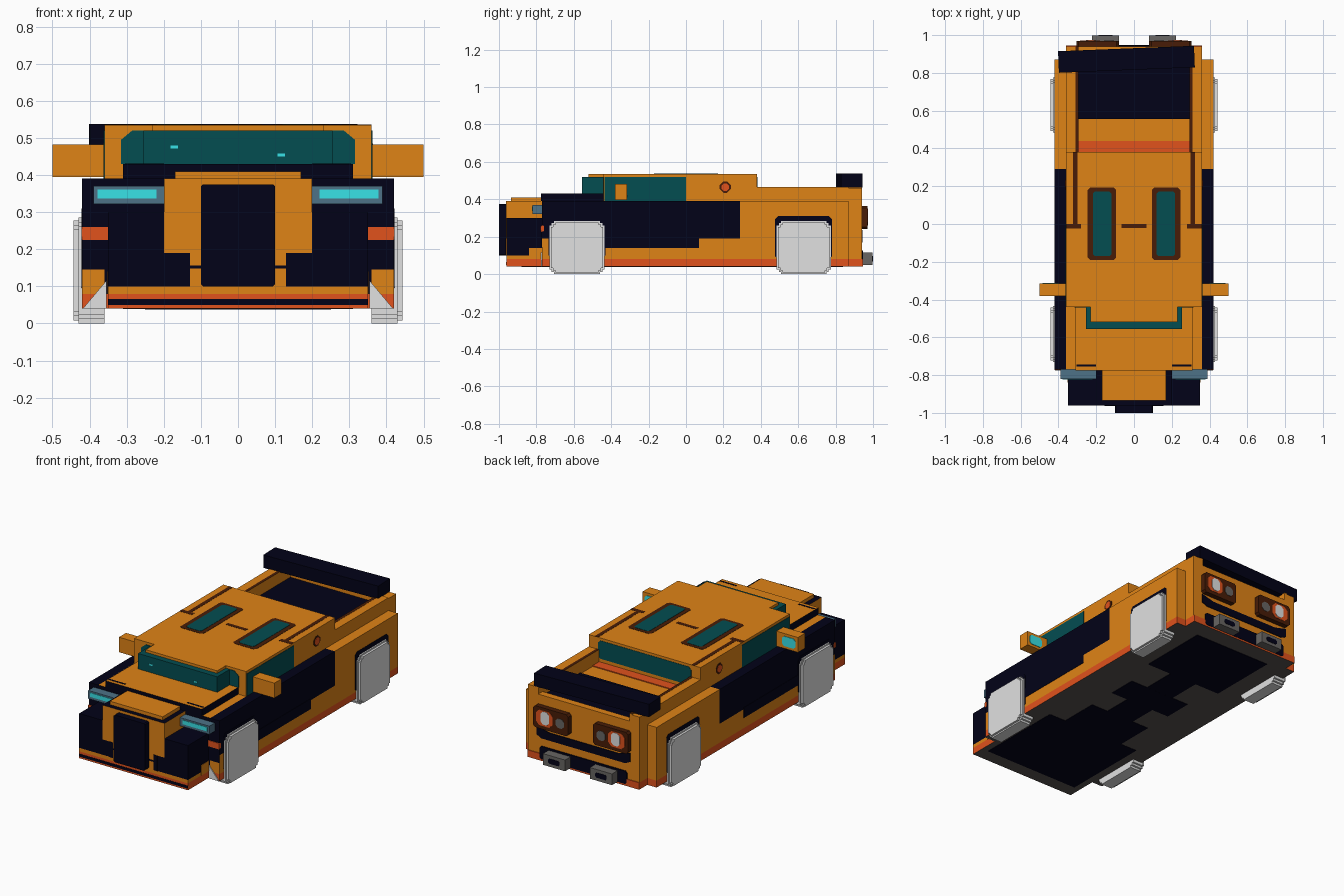
import bpy, bmesh
from mathutils import Matrix, Vector

if "Cube" in bpy.data.objects:
    bpy.data.objects.remove(bpy.data.objects["Cube"])

# ---- flat colours (linear) ----
COLS = {
    'orange': (.74, .228, .008), 'navy': (.0006, .0006, .009), 'teal': (.001, .075, .083),
    'cyan': (.04, .76, .8), 'blue_grey': (.075, .17, .245), 'red': (.75, .085, .012),
    'brown': (.065, .012, .002), 'light_grey': (.75, .75, .75), 'grey': (.14, .132, .125),
    'underside': (.1, .085, .078)}
MATS = {}
for n, c in COLS.items():
    MATS[n] = bpy.data.materials.new(n)
    MATS[n].diffuse_color = (*c, 1)


def prism(name, axis, lo, hi, poly, mat, mirror=False, faces=None):
    """Extrude a 2D outline along an axis; faces maps direction -> other colour."""
    bm = bmesh.new()

    def put(u, v, w):
        return {'x': (w, u, v), 'y': (u, w, v), 'z': (u, v, w)}[axis]
    a = [bm.verts.new(put(u, v, lo)) for u, v in poly]
    b = [bm.verts.new(put(u, v, hi)) for u, v in poly]
    n = len(poly)
    bm.faces.new(a)
    bm.faces.new(b)
    for i in range(n):
        j = (i + 1) % n
        bm.faces.new((a[i], a[j], b[j], b[i]))
    bmesh.ops.recalc_face_normals(bm, faces=bm.faces)
    me = bpy.data.meshes.new(name)
    me.materials.append(MATS[mat])
    dirs = {'top': (0, 0, 1), 'bottom': (0, 0, -1), 'front': (0, -1, 0), 'back': (0, 1, 0)}
    bm.normal_update()
    for k, (d, m) in enumerate((faces or {}).items()):
        me.materials.append(MATS[m])
        for f in bm.faces:
            if f.normal.dot(Vector(dirs[d])) > .9:
                f.material_index = k + 1
    bm.to_mesh(me)
    bm.free()
    ob = bpy.data.objects.new(name, me)
    bpy.context.collection.objects.link(ob)
    if mirror:
        ob.modifiers.new('mirror', 'MIRROR').use_mirror_merge = False
    return ob


def rect(u0, u1, v0, v1, c=0):
    """Rectangle outline, optionally with cut corners."""
    if not c:
        return [(u0, v0), (u1, v0), (u1, v1), (u0, v1)]
    return [(u0 + c, v0), (u1 - c, v0), (u1, v0 + c), (u1, v1 - c),
            (u1 - c, v1), (u0 + c, v1), (u0, v1 - c), (u0, v0 + c)]


def stepped(u0, u1, v0, v1, s):
    """Rectangle outline with two pixel-like steps at each corner."""
    steps = [(0, 2 * s), (s, 2 * s), (s, s), (2 * s, s), (2 * s, 0)]
    back = steps[::-1]
    return ([(u0 + a, v0 + b) for a, b in steps] + [(u1 - a, v0 + b) for a, b in back] +
            [(u1 - a, v1 - b) for a, b in steps] + [(u0 + a, v1 - b) for a, b in back])


def box(name, x0, x1, y0, y1, z0, z1, mat, mirror=False, **faces):
    return prism(name, 'z', z0, z1, rect(x0, x1, y0, y1), mat, mirror, faces)


T = .002  # plate thickness

# ---- lower body ----
box('body_core', -.36, .36, -.77, .94, .08, .39, 'orange', front='navy')
box('sill', -.42, .42, -.77, .87, .04, .08, 'red', bottom='underside')
box('rear_sill', -.36, .36, .87, .945, .04, .08, 'red', bottom='underside')
box('front_fender', .36, .42, -.77, .29, .19, .39, 'navy', True)
box('side_skirt', .36, .42, -.77, .87, .08, .19, 'orange', True)
box('rear_fender', .36, .42, .29, .87, .19, .39, 'orange', True)
prism('door_dark_panel', 'x', .42, .42 + T, rect(-.44, .07, .14, .2), 'navy', True)
prism('front_arch', 'x', .42, .42 + T, rect(-.735, -.43, .08, .3, .02), 'navy', True)
prism('rear_arch', 'x', .42, .42 + T, rect(.477, .78, .08, .31, .015), 'navy', True)

# ---- nose ----
box('front_bumper', -.35, .35, -.96, -.77, .04, .08, 'red', bottom='underside')
box('bumper_top', -.35, .35, -.96, -.77, .08, .10, 'orange')
prism('bumper_slot', 'y', -.96 - T, -.96, rect(-.35, .35, .05, .066), 'navy')
box('nose_block', .14, .35, -.96, -.77, .10, .30, 'navy', True)
box('nose_cap', -.17, .17, -.935, -.77, .39, .41, 'orange')
box('nose_center', -.2, .2, -.962, -.77, .19, .39, 'orange', top='navy')
box('nose_lower', -.14, .14, -.962, -.77, .10, .19, 'orange')
prism('nose_groove', 'y', -.962 - T, -.962, rect(-.14, .14, .148, .156), 'navy')
prism('nose_step', 'y', -.962 - T, -.962, rect(.13, .155, .1, .19), 'navy', True)
prism('grille', 'y', -1, -.94, rect(-.1, .1, .1, .375, .006), 'navy')
box('headlight', .2, .39, -.82, -.77, .322, .37, 'blue_grey', True)
prism('headlight_lens', 'y', -.823, -.82, rect(.22, .378, .337, .361), 'cyan', True)
prism('corner_front_panel', 'y', -.772, -.77, rect(.35, .42, .145, .225), 'navy', True)
prism('corner_lamp', 'y', -.774, -.77, rect(.35, .42, .225, .26), 'red', True)
prism('corner_lamp_side', 'x', .42, .42 + T, rect(-.778, -.758, .228, .26, .006), 'red', True)
prism('wheel_opening', 'y', -.775, -.77, [(.355, .115), (.355, .04), (.418, .04)],
      'light_grey', True)
box('nose_side_panel', .35, .352, -.84, -.77, .08, .14, 'orange', True)

# ---- hood ----
box('hood', -.31, .31, -.775, -.43, .39, .43, 'navy', top='orange')
box('hood_vent', .2, .305, -.755, -.745, .43, .4315, 'navy', True)

# ---- cabin ----
box('cabin', -.36, .36, -.44, .38, .39, .535, 'orange')
prism('windshield_side', 'y', -.443, -.44,
      [(.2, .43), (.315, .43), (.315, .495), (.285, .52), (.2, .52)], 'teal', True)
box('windshield', -.255, .255, -.555, -.44, .39, .52, 'teal')
box('roof_front', -.23, .23, -.52, -.44, .52, .535, 'orange')
for x, z in ((-.172, .476), (.117, .454)):
    prism('glass_glint', 'y', -.557, -.555, rect(x - .01, x + .01, z - .004, z + .004), 'cyan')
prism('side_window', 'x', .36, .36 + T, rect(-.435, 0, .39, .52), 'teal', True)
prism('rear_window', 'y', .38, .38 + T, rect(-.3, .3, .415, .52, .015), 'teal')
prism('roof_window_frame', 'z', .535, .5365, rect(.095, .245, -.19, .192, .012), 'brown', True)
prism('roof_window', 'z', .5365, .538, rect(.12, .218, -.17, .172, .01), 'teal', True)
box('roof_seam', .3, .322, 0, .38, .535, .536, 'brown', True)
box('roof_seam_front', .28, .36, -.025, 0, .535, .536, 'brown', True)
box('roof_seam_middle', -.065, .065, -.022, 0, .535, .536, 'brown')
prism('fuel_cap_ring', 'x', .36, .362, rect(.18, .24, .435, .495, .02), 'brown', True)
prism('fuel_cap', 'x', .362, .364, rect(.19, .23, .445, .485, .012), 'red', True)

# ---- mirrors ----
box('mirror_housing', .36, .5, -.38, -.315, .395, .482, 'orange', True)
prism('mirror_glass', 'y', -.315, -.312, rect(.4, .485, .41, .467, .012), 'cyan', True)

# ---- rear deck ----
box('deck_rail', .31, .36, .38, .87, .39, .465, 'orange', True)
box('deck_rail_trim', .293, .31, .38, .94, .39, .466, 'orange', True, top='brown')
box('deck_strip', -.293, .293, .38, .44, .39, .395, 'red')
box('engine_cover', -.293, .293, .555, .935, .39, .398, 'navy')
box('rail_end', .31, .36, .87, .94, .39, .46, 'orange', True)
box('deck_back_wall', -.31, .31, .9, .94, .39, .42, 'orange')
spoiler = box('spoiler', -.36, .36, -.057, .057, .462, .537, 'navy')
spoiler.data.transform(Matrix.Translation((-.04, .872, 0)) @ Matrix.Rotation(.04, 4, 'Z'))

# ---- rear face ----
prism('taillight_frame', 'y', .94, .97, rect(.08, .305, .24, .365, .012), 'brown', True)
prism('taillight_outer', 'y', .97, .972, rect(.18, .285, .26, .35, .02), 'red', True)
prism('taillight_bulb', 'y', .972, .974, rect(.2, .255, .27, .345, .015), 'light_grey', True)
prism('taillight_inner', 'y', .97, .972, rect(.105, .16, .275, .33, .015), 'grey', True)
prism('rear_dark_band', 'y', .94, .944,
      [(-.3, .235), (-.3, .185), (-.27, .17), (.27, .17), (.3, .185), (.3, .235),
       (.22, .215), (-.22, .215)], 'navy')
prism('rear_diffuser', 'y', .94, .947, rect(-.28, .28, .05, .125, .01), 'navy')
box('exhaust', .08, .222, .94, .998, .05, .115, 'grey', True)
prism('exhaust_hole', 'y', .998, 1, rect(.115, .188, .068, .097, .008), 'navy', True)

# ---- wheels ----
for tag, y0, y1 in (('front', -.73, -.435), ('rear', .485, .775)):
    prism(tag + '_wheel', 'x', .36, .43, stepped(y0, y1, 0, .285, .012), 'light_grey', True)
    prism(tag + '_wheel_face', 'x', .43, .443,
          stepped(y0 + .008, y1 - .008, .008, .277, .012), 'light_grey', True)

# ---- underside patches ----
for i, (w, y0, y1) in enumerate(((.31, -.88, -.35), (.2, -.35, -.12), (.09, -.12, .42),
                                 (.2, .05, .22), (.25, .42, .84))):
    box('underside_patch', -w, w, y0, y1, .0385 - .0003 * i, .04, 'navy')

for m in bpy.data.materials:
    if m.users and not m.is_grease_pencil:
        m.use_nodes = True
        m.node_tree.nodes["Principled BSDF"].inputs["Base Color"].default_value = m.diffuse_color
